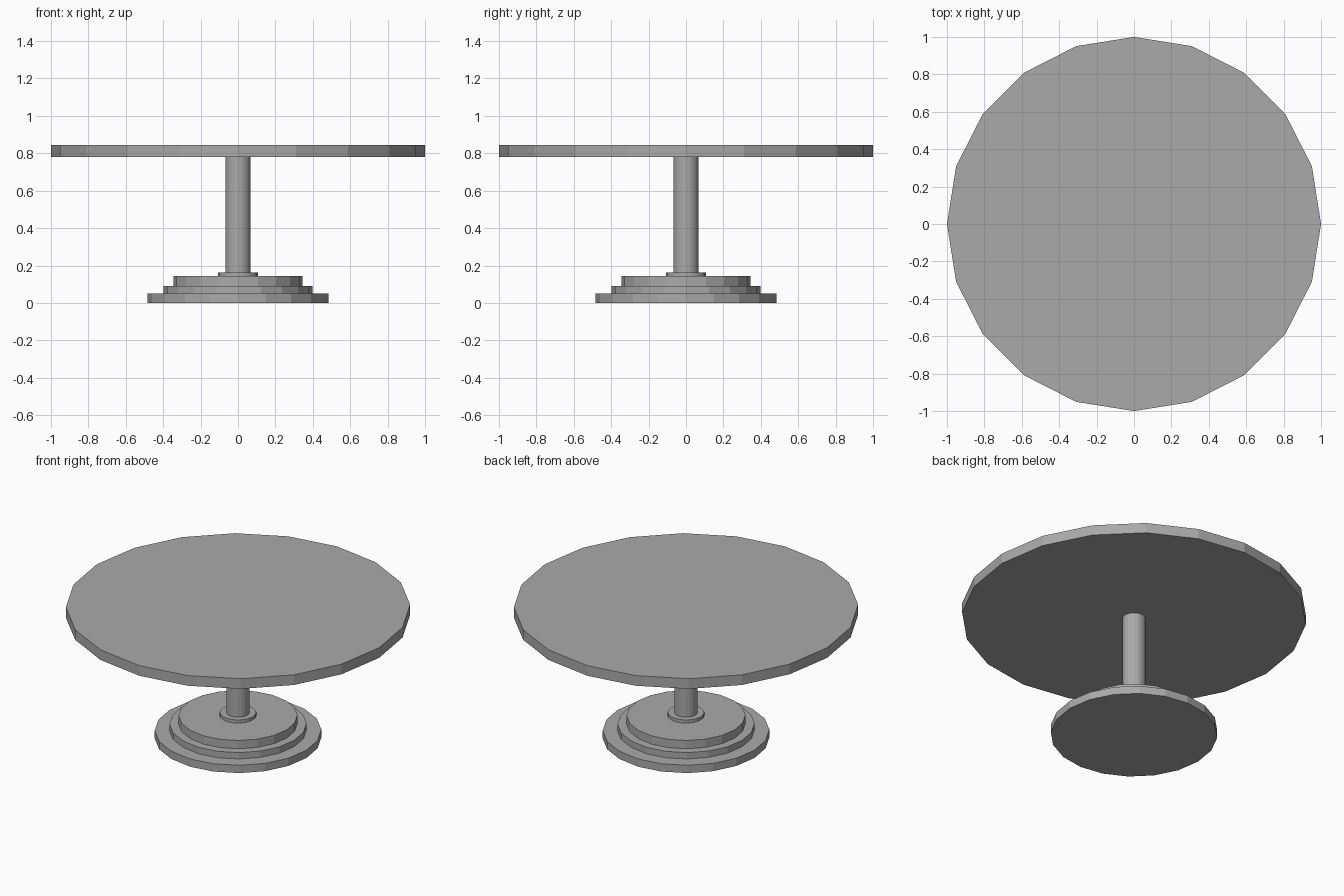
import bpy

if "Cube" in bpy.data.objects:
    bpy.data.objects.remove(bpy.data.objects["Cube"])

SIDES = 20

grey = bpy.data.materials.new("dark_grey")
grey.diffuse_color = (0.4, 0.4, 0.4, 1)
grey.use_nodes = True
grey.node_tree.nodes["Principled BSDF"].inputs["Base Color"].default_value = grey.diffuse_color


def disc(name, radius, z0, z1):
    """Flat-faced upright cylinder spanning z0 to z1."""
    bpy.ops.mesh.primitive_cylinder_add(
        vertices=SIDES, radius=radius, depth=z1 - z0, location=(0, 0, (z0 + z1) / 2))
    obj = bpy.context.object
    obj.name = name
    obj.data.materials.append(grey)


# Stepped foot
disc("base_lower_tier", 0.484, 0.0, 0.05)
disc("base_middle_tier", 0.398, 0.05, 0.091)
disc("base_upper_tier", 0.345, 0.091, 0.144)

# Column with its collar
disc("column_collar", 0.106, 0.144, 0.164)
disc("column", 0.067, 0.164, 0.78)

# Round table top
disc("table_top", 1.0, 0.78, 0.845)
